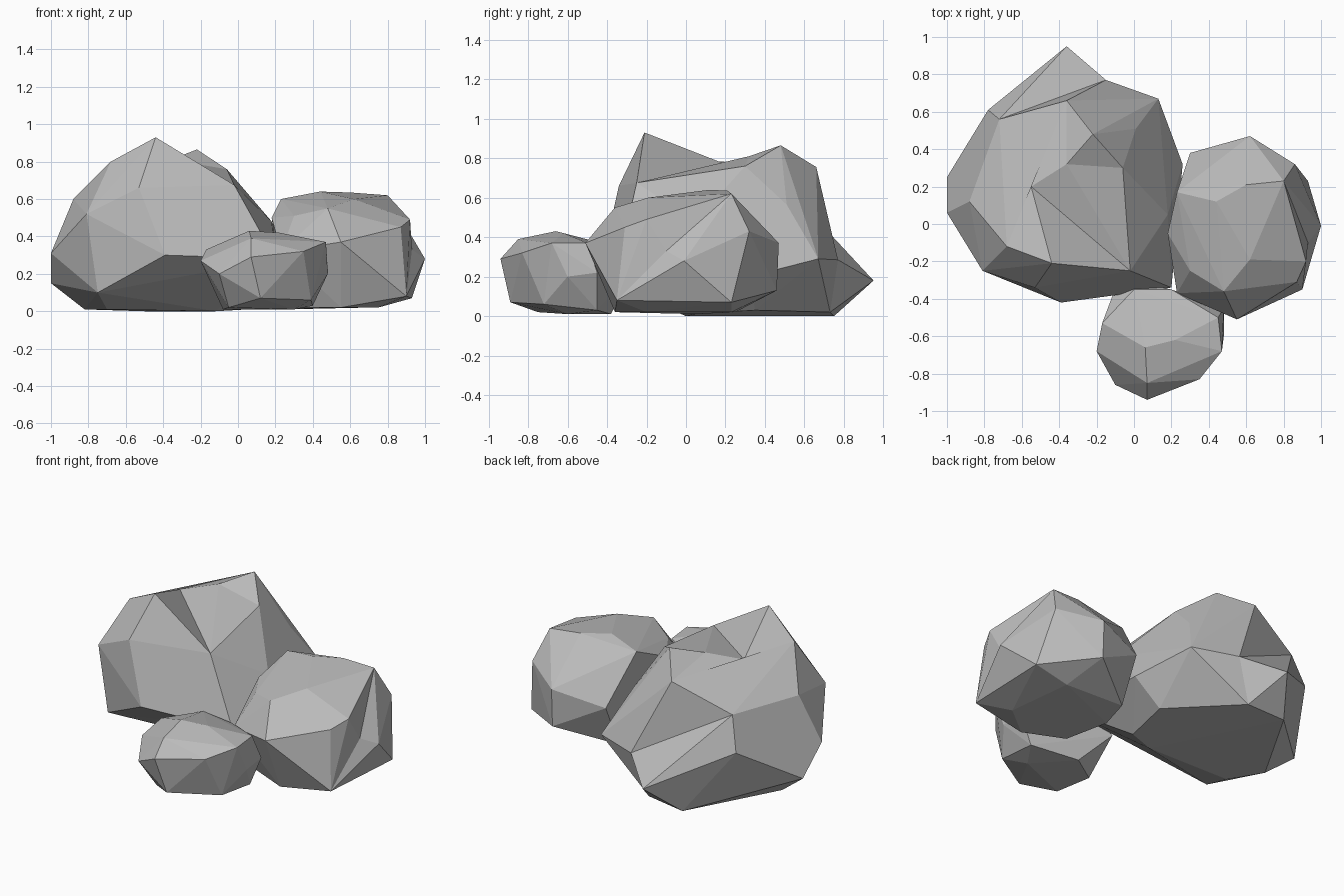
import bpy
import bmesh

cube = bpy.data.objects.get("Cube")
if cube:
    bpy.data.objects.remove(cube, do_unlink=True)

# One plain grey stone material
stone = bpy.data.materials.new("grey stone")
stone.use_nodes = True
grey = (0.5, 0.5, 0.5, 1)
stone.diffuse_color = grey
stone.node_tree.nodes["Principled BSDF"].inputs["Base Color"].default_value = grey


def sink_dent(bm, lookup, creases, hollow):
    """Open the shell along some creases and fan the hole round a sunken point."""
    doomed = []
    for start, end in creases:
        edge = bm.edges.get((lookup[start], lookup[end]))
        if edge:
            doomed.append(edge)
    bmesh.ops.delete(bm, geom=doomed, context="EDGES")
    rim = [edge for edge in bm.edges if edge.is_boundary]
    centre = lookup[hollow] = bm.verts.new(hollow)
    for edge in rim:
        bm.faces.new((edge.verts[0], edge.verts[1], centre))


def make_rock(name, crown, waist, foot, dents=()):
    """Wrap a faceted shell round the corners of a boulder, low-poly and flat."""
    bm = bmesh.new()
    lookup = {corner: bm.verts.new(corner) for corner in crown + waist + foot}
    hull = bmesh.ops.convex_hull(bm, input=bm.verts[:])
    loose = set(hull["geom_interior"]) | set(hull["geom_unused"])
    spare = [v for v in loose if isinstance(v, bmesh.types.BMVert) and v.is_valid]
    bmesh.ops.delete(bm, geom=spare, context="VERTS")
    for creases, hollow in dents:
        sink_dent(bm, lookup, creases, hollow)

    # Merge nearly level neighbours into broad facets
    bmesh.ops.recalc_face_normals(bm, faces=bm.faces[:])
    bmesh.ops.dissolve_limit(bm, angle_limit=0.06, verts=bm.verts[:], edges=bm.edges[:])
    mesh = bpy.data.meshes.new(name)
    bm.to_mesh(mesh)
    bm.free()
    mesh.materials.append(stone)
    rock = bpy.data.objects.new(name, mesh)
    bpy.context.collection.objects.link(rock)
    return rock


# Tall boulder: two peaks with a saddle between, and a spur at the back
front_peak = (-.44, -.21, .93)
back_peak = (-.22, .48, .865)
west_crown = (-.68, -.12, .8)
east_shoulder = (-.06, .3, .76)
north_shoulder = (-.36, .66, .755)
spur = (-.36, .95, .18)
east_corner = (.13, .67, .29)
saddle = (-.36, .32, .81)
make_rock(
    "large_boulder",
    crown=[front_peak, back_peak, west_crown, east_shoulder, north_shoulder,
           (-.72, .56, .6), (-.88, .12, .6), (-.02, -.25, .675)],
    waist=[spur, east_corner, (-.53, -.34, .66), (-.81, -.25, .52),
           (-.39, -.42, .3), (.2, -.34, .28), (-1, .06, .31), (-1, .25, .15),
           (-.78, .61, .39), (.01, .51, .565), (.18, .05, .48), (.26, .32, .2)],
    foot=[(-.75, -.24, .1), (-.82, .2, .01), (-.7, 0, .01), (-.12, 0, 0),
          (.05, .05, .01), (.1, .35, .03), (-.25, .73, .02), (-.5, .75, 0)],
    dents=[
        ([(front_peak, back_peak), (front_peak, east_shoulder),
          (west_crown, back_peak)], saddle),
        ([(front_peak, saddle), (west_crown, saddle)], (-.55, .2, .77)),
        ([(north_shoulder, spur), (spur, east_corner)], (-.15, .77, .285)),
    ],
)

# Rounded boulder on the model's left, with a notch above its outer point
outer_point = (1, -.01, .28)
outer_brow = (.92, -.2, .49)
make_rock(
    "medium_boulder",
    crown=[(.23, .17, .6), (.44, .12, .64), (.6, .21, .635), (.8, .23, .62),
           (.62, -.19, .6), (.48, -.36, .55), (.3, -.25, .51)],
    waist=[outer_point, outer_brow, (.3, .38, .3), (.62, .47, .37), (.86, .32, .43),
           (.87, -.31, .45), (.6, -.41, .45), (.55, -.51, .37),
           (.23, -.37, .32), (.18, -.05, .5)],
    foot=[(.93, .23, .07), (.9, -.35, .08), (.75, -.2, .02), (.55, -.36, .02),
          (.3, -.25, .02), (.25, .05, .01), (.3, .25, .02), (.62, .46, .13),
          (.7, .23, .02)],
    dents=[([(outer_point, outer_brow)], (.93, -.1, .33))],
)

# Small boulder at the front, tucked under the other two
make_rock(
    "small_boulder",
    crown=[(.06, -.66, .43), (.07, -.85, .39), (.22, -.62, .42), (.45, -.5, .37),
           (.47, -.68, .37), (-.17, -.53, .33), (0, -.35, .35), (.2, -.35, .33)],
    waist=[(.07, -.94, .29), (-.1, -.86, .2), (.35, -.83, .32), (.48, -.6, .2),
           (.48, -.45, .22), (-.2, -.68, .27), (-.08, -.29, .2)],
    foot=[(.12, -.89, .07), (.39, -.72, .06), (-.05, -.75, .02), (-.08, -.5, .01),
          (.4, -.45, .03), (.3, -.6, .01), (.1, -.38, .01)],
)
